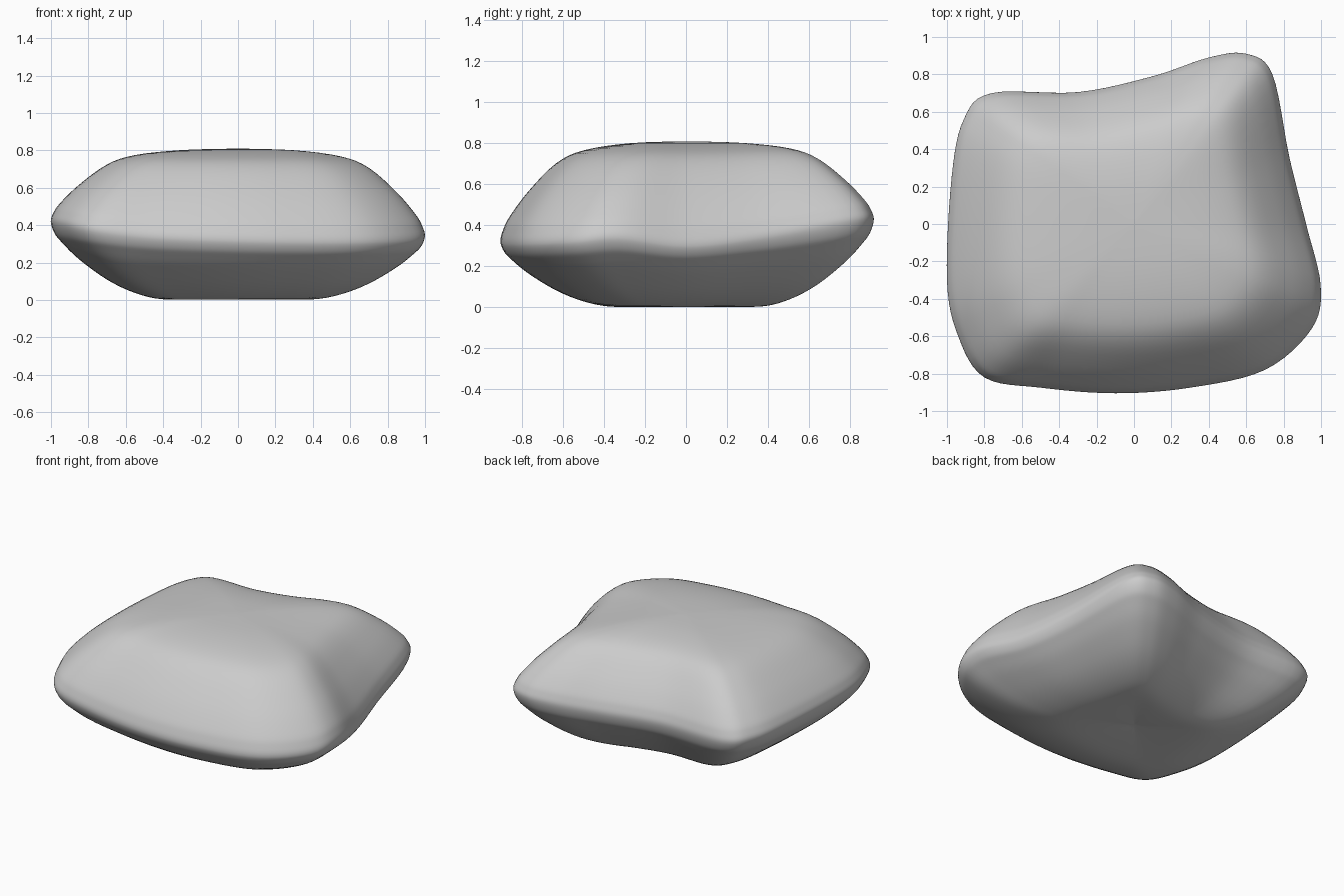
import bpy, bmesh
from mathutils import Vector

if "Cube" in bpy.data.objects:
    bpy.data.objects.remove(bpy.data.objects["Cube"])


def spline(points, steps, closed):
    """Catmull-Rom curve through the points."""
    p = [Vector(q) for q in points]
    n = len(p)
    get = (lambda i: p[i % n]) if closed else (lambda i: p[max(0, min(n - 1, i))])
    out = []
    for i in range(n if closed else n - 1):
        a, b, c, d = (get(i + k) for k in (-1, 0, 1, 2))
        for s in range(steps):
            t = s / steps
            out.append(0.5 * (2 * b + (c - a) * t + (2 * a - 5 * b + 4 * c - d) * t * t
                              + (3 * b - a - 3 * c + d) * t ** 3))
    if not closed:
        out.append(p[-1])
    return out


# Widest rim of the cushion-like stone: x, y, height
rim = spline([
    (-1, -.3, .42), (-.975, .25, .42), (-.91, .56, .41), (-.76, .70, .40),
    (-.3, .705, .40), (.1, .79, .40), (.4, .89, .42), (.6, .91, .43),
    (.74, .80, .42), (.83, .36, .34), (.92, 0, .30), (.998, -.33, .34),
    (.95, -.56, .32), (.7, -.78, .31), (.3, -.875, .31), (-.1, -.905, .32),
    (-.5, -.875, .34), (-.8, -.82, .38), (-.94, -.6, .41)], 6, True)

# Section from crown to underside: distance from centre, rise (+) or drop (-)
section = spline([
    (0, 1, 0), (.3, .98, 0), (.55, .91, 0), (.7, .78, 0), (.85, .5, 0),
    (.95, .25, 0), (.985, .12, 0), (1, 0, 0), (.98, -.15, 0), (.94, -.27, 0),
    (.85, -.48, 0), (.7, -.74, 0), (.55, -.91, 0), (.4, -.99, 0),
    (.2, -.975, 0), (0, -.93, 0)], 4, False)

TOP = .81


def height(seam, f):
    return seam + (TOP - seam) * f if f >= 0 else seam * (1 + f)


# Loft rings between two poles; seam height evens out towards the centre
bm = bmesh.new()
MID = .37
top_pole = bm.verts.new((0, 0, height(MID, section[0].y)))
low_pole = bm.verts.new((0, 0, height(MID, section[-1].y)))
rings = []
for s in section[1:-1]:
    w = min(1, s.x / .5)
    rings.append([bm.verts.new((r.x * s.x, r.y * s.x,
                                height(MID + (r.z - MID) * w, s.y))) for r in rim])
n = len(rim)
for i in range(n):
    j = (i + 1) % n
    bm.faces.new((top_pole, rings[0][i], rings[0][j]))
    bm.faces.new((low_pole, rings[-1][j], rings[-1][i]))
    for a, b in zip(rings, rings[1:]):
        bm.faces.new((a[i], b[i], b[j], a[j]))
bmesh.ops.recalc_face_normals(bm, faces=bm.faces)
for f in bm.faces:
    f.smooth = True

mesh = bpy.data.meshes.new("stone")
bm.to_mesh(mesh)
bm.free()
stone = bpy.data.objects.new("stone", mesh)
bpy.context.collection.objects.link(stone)
